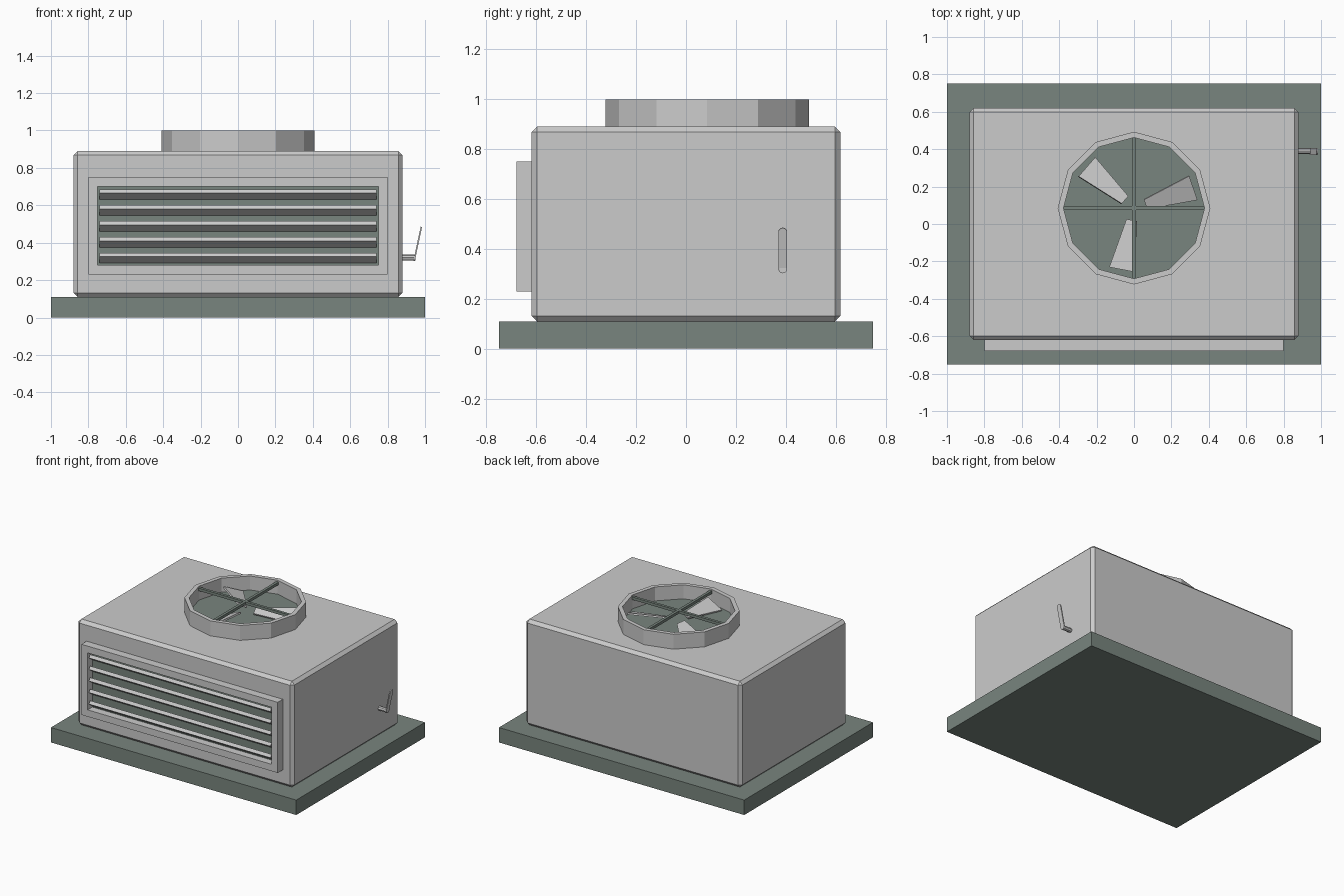
import bpy, bmesh
from math import radians, sin, cos, pi
from mathutils import Matrix, Vector

if "Cube" in bpy.data.objects:
    bpy.data.objects.remove(bpy.data.objects["Cube"])

dark = bpy.data.materials.new("dark_grey_green")
dark.diffuse_color = (0.19, 0.235, 0.21, 1)
dark.use_nodes = True
dark.node_tree.nodes["Principled BSDF"].inputs["Base Color"].default_value = dark.diffuse_color
FAN = Vector((0, 0.085, 0))


def finish(name, bm, mat=None):
    bmesh.ops.recalc_face_normals(bm, faces=bm.faces)
    me = bpy.data.meshes.new(name)
    bm.to_mesh(me)
    bm.free()
    ob = bpy.data.objects.new(name, me)
    bpy.context.collection.objects.link(ob)
    if mat:
        me.materials.append(mat)
    return ob


def box(name, centre, size, mat=None, rot=None, bevel=0):
    bm = bmesh.new()
    m = Matrix.Translation(centre) @ (rot or Matrix()) @ Matrix.Diagonal((*size, 1))
    bmesh.ops.create_cube(bm, size=1, matrix=m)
    if bevel:
        bmesh.ops.bevel(bm, geom=bm.edges[:], offset=bevel, segments=1, affect='EDGES')
    return finish(name, bm, mat)


def frame(name, outer, inner, depth, matrix):
    """Extruded border between two matching outlines."""
    bm = bmesh.new()
    rings = [[bm.verts.new((x, y, z)) for x, y in loop]
             for loop, z in ((outer, 0), (outer, depth), (inner, depth), (inner, 0))]
    n = len(outer)
    for k in range(4):
        a, b = rings[k], rings[(k + 1) % 4]
        for i in range(n):
            j = (i + 1) % n
            bm.faces.new((a[i], a[j], b[j], b[i]))
    bm.transform(matrix)
    return finish(name, bm)


def plate(name, outline, thick, matrix, mat=None):
    """Flat outline with a thickness centred on its plane."""
    bm = bmesh.new()
    f = bm.faces.new([bm.verts.new((x, y, -thick / 2)) for x, y in outline])
    r = bmesh.ops.extrude_face_region(bm, geom=[f])
    verts = [v for v in r["geom"] if isinstance(v, bmesh.types.BMVert)]
    bmesh.ops.translate(bm, verts=verts, vec=(0, 0, thick))
    bm.transform(matrix)
    return finish(name, bm, mat)


def ngon(r, n=12):
    return [(r * cos(2 * pi * i / n), r * sin(2 * pi * i / n)) for i in range(n)]


def rect(x, y):
    return [(-x, -y), (x, -y), (x, y), (-x, y)]


# Base slab and chamfered housing
box("base_slab", (0, 0, 0.055), (2, 1.5, 0.11), dark)
box("housing", (0, 0, 0.5), (1.76, 1.24, 0.78), bevel=0.022)

# Front vent: frame, dark backing and tilted slats
frame("vent_frame", rect(0.8, 0.26), rect(0.75, 0.21), 0.06,
      Matrix.Translation((0, -0.62, 0.49)) @ Matrix.Rotation(radians(90), 4, 'X'))
box("vent_backing", (0, -0.62, 0.49), (1.5, 0.01, 0.42), dark)
for i in range(5):
    box(f"vent_slat_{i + 1}", (0, -0.648, 0.318 + i * 0.085), (1.48, 0.06, 0.025),
        rot=Matrix.Rotation(radians(-35), 4, 'X'))

# Fan shroud on the roof with its dark floor
frame("fan_shroud", ngon(0.408), ngon(0.377), 0.12, Matrix.Translation(FAN + Vector((0, 0, 0.88))))
plate("fan_floor", ngon(0.38), 0.012, Matrix.Translation(FAN + Vector((0, 0, 0.891))), dark)

# Three pitched blades
blade = [(0.065, -0.028), (0.335, -0.072), (0.335, 0.072), (0.065, 0.028)]
for i in range(3):
    plate(f"fan_blade_{i + 1}", blade, 0.012,
          Matrix.Translation(FAN + Vector((0, 0, 0.925)))
          @ Matrix.Rotation(radians(19 + 120 * i), 4, 'Z')
          @ Matrix.Rotation(radians(20), 4, 'X'))

# Crossed guard bars
box("guard_bar_x", FAN + Vector((0, 0, 0.98)), (0.76, 0.02, 0.02), dark)
box("guard_bar_y", FAN + Vector((0, 0, 0.98)), (0.02, 0.76, 0.02), dark)

# Side lever: pivot pin and thin round-ended handle
plate("lever_pin", ngon(0.016, 8), 0.08,
      Matrix.Translation((0.91, 0.39, 0.32)) @ Matrix.Rotation(radians(90), 4, 'Y'))
cap = [(0.018 * cos(a), 0.075 + 0.018 * sin(a)) for a in [pi * k / 6 for k in range(7)]]
handle = cap + [(-x, -y) for x, y in cap]
plate("lever_handle", handle, 0.008,
      Matrix.Translation((0.961, 0.388, 0.394)) @ Matrix.Rotation(radians(12), 4, 'Y')
      @ Matrix(((0, 0, 1, 0), (1, 0, 0, 0), (0, 1, 0, 0), (0, 0, 0, 1))))
